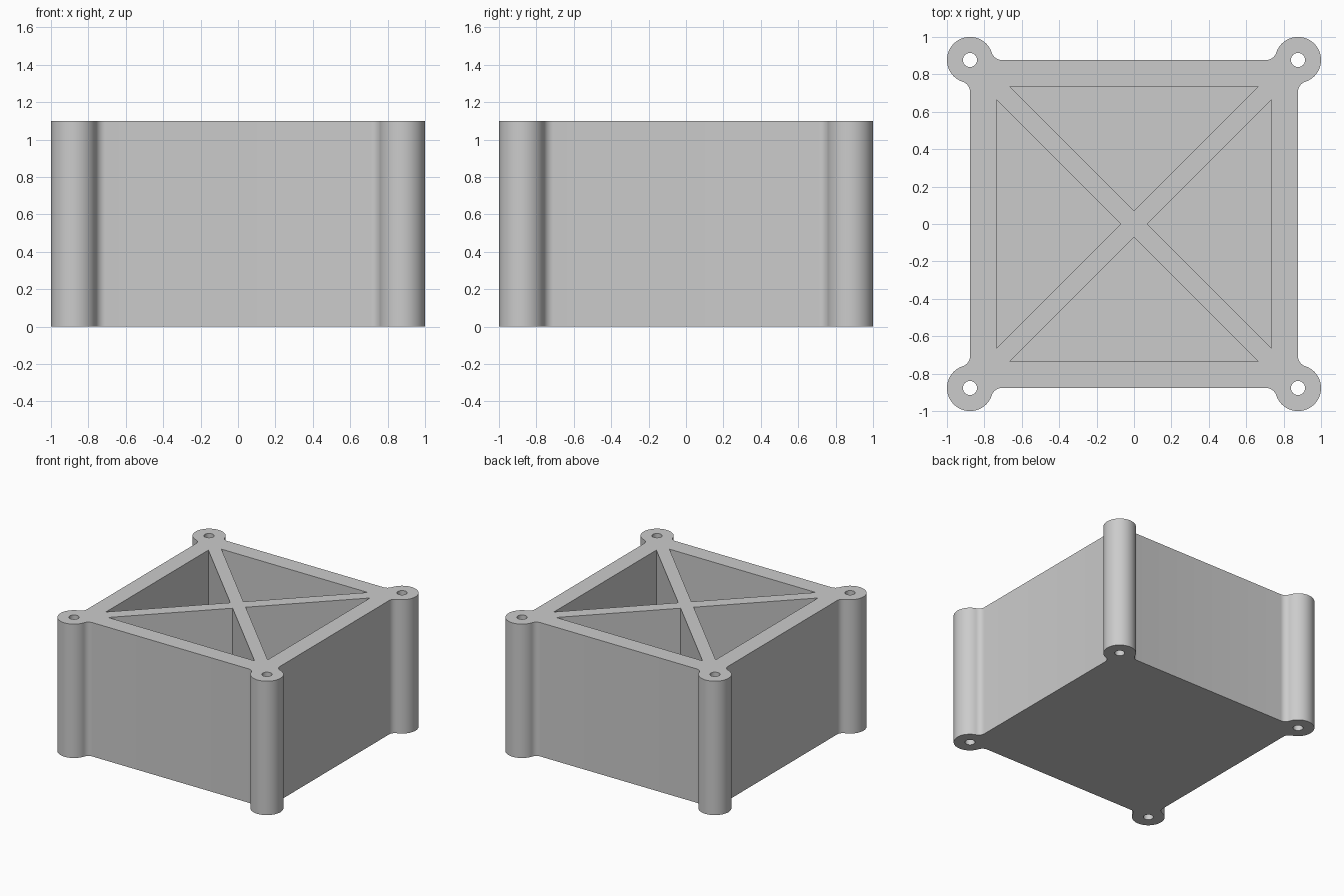
import bpy, bmesh
from math import atan2, cos, sin, pi, sqrt
from mathutils import Matrix, Vector

if "Cube" in bpy.data.objects:
    bpy.data.objects.remove(bpy.data.objects["Cube"], do_unlink=True)

HEIGHT = 1.1
POST = 0.877       # post centre, also the outer face of the walls
POST_R = 0.123
FILLET = 0.055
HOLE_R = 0.038
INNER = 0.735      # inner face of the walls
RIB = 0.07         # rib half width measured along an axis
FLOOR = 0.12

grey = bpy.data.materials.new("plain grey")
grey.use_nodes = True
grey.diffuse_color = (0.6, 0.6, 0.6, 1)
grey.node_tree.nodes["Principled BSDF"].inputs["Base Color"].default_value = (0.6, 0.6, 0.6, 1)


def arc(centre, radius, start, end, steps):
    return [Vector((centre[0] + radius * cos(start + (end - start) * i / steps),
                    centre[1] + radius * sin(start + (end - start) * i / steps), 0))
            for i in range(steps + 1)]


def quarter_turns(points):
    """The same points turned about z, once per side of the block."""
    return [[Matrix.Rotation(k * pi / 2, 3, "Z") @ p for p in points] for k in range(4)]


def prism(bm, points, bottom, top):
    low = [bm.verts.new((p.x, p.y, bottom)) for p in points]
    high = [bm.verts.new((p.x, p.y, top)) for p in points]
    bm.faces.new(low[::-1])
    bm.faces.new(high)
    for i in range(len(points)):
        j = (i + 1) % len(points)
        bm.faces.new((low[i], low[j], high[j], high[i]))


def make_object(name, bm):
    mesh = bpy.data.meshes.new(name)
    bm.to_mesh(mesh)
    bm.free()
    mesh.materials.append(grey)
    obj = bpy.data.objects.new(name, mesh)
    bpy.context.collection.objects.link(obj)
    return obj


# Block outline: square walls flowing through fillets into a round post per corner
reach = sqrt(POST_R ** 2 + 2 * POST_R * FILLET)
corner = (arc((POST + FILLET, POST - reach), FILLET, pi, atan2(reach, -FILLET), 8)
          + arc((POST, POST), POST_R, atan2(-reach, FILLET), atan2(FILLET, -reach), 48)[1:-1]
          + arc((POST - reach, POST + FILLET), FILLET, atan2(-FILLET, reach), -pi / 2, 8))
bm = bmesh.new()
prism(bm, [p for side in quarter_turns(corner) for p in side], 0, HEIGHT)
body = make_object("ribbed_block", bm)

# Cutter: four triangular pockets between the diagonal ribs, four screw holes
bm = bmesh.new()
pocket = [Vector((RIB, 0, 0)), Vector((INNER, RIB - INNER, 0)), Vector((INNER, INNER - RIB, 0))]
hole = arc((POST, POST), HOLE_R, 0, 2 * pi, 32)[:-1]
for points in quarter_turns(pocket):
    prism(bm, points, FLOOR, HEIGHT + 0.1)
for points in quarter_turns(hole):
    prism(bm, points, -0.1, HEIGHT + 0.1)
cutter = make_object("pocket_cutter", bm)
cutter.hide_render = True

# Cut, apply and drop the cutter
cut = body.modifiers.new("pockets", "BOOLEAN")
cut.operation = "DIFFERENCE"
cut.solver = "EXACT"
cut.object = cutter
bpy.ops.object.select_all(action="DESELECT")
body.select_set(True)
bpy.context.view_layer.objects.active = body
bpy.ops.object.modifier_apply(modifier=cut.name)
bpy.data.objects.remove(cutter, do_unlink=True)
bpy.ops.object.shade_smooth_by_angle(angle=pi / 6)
